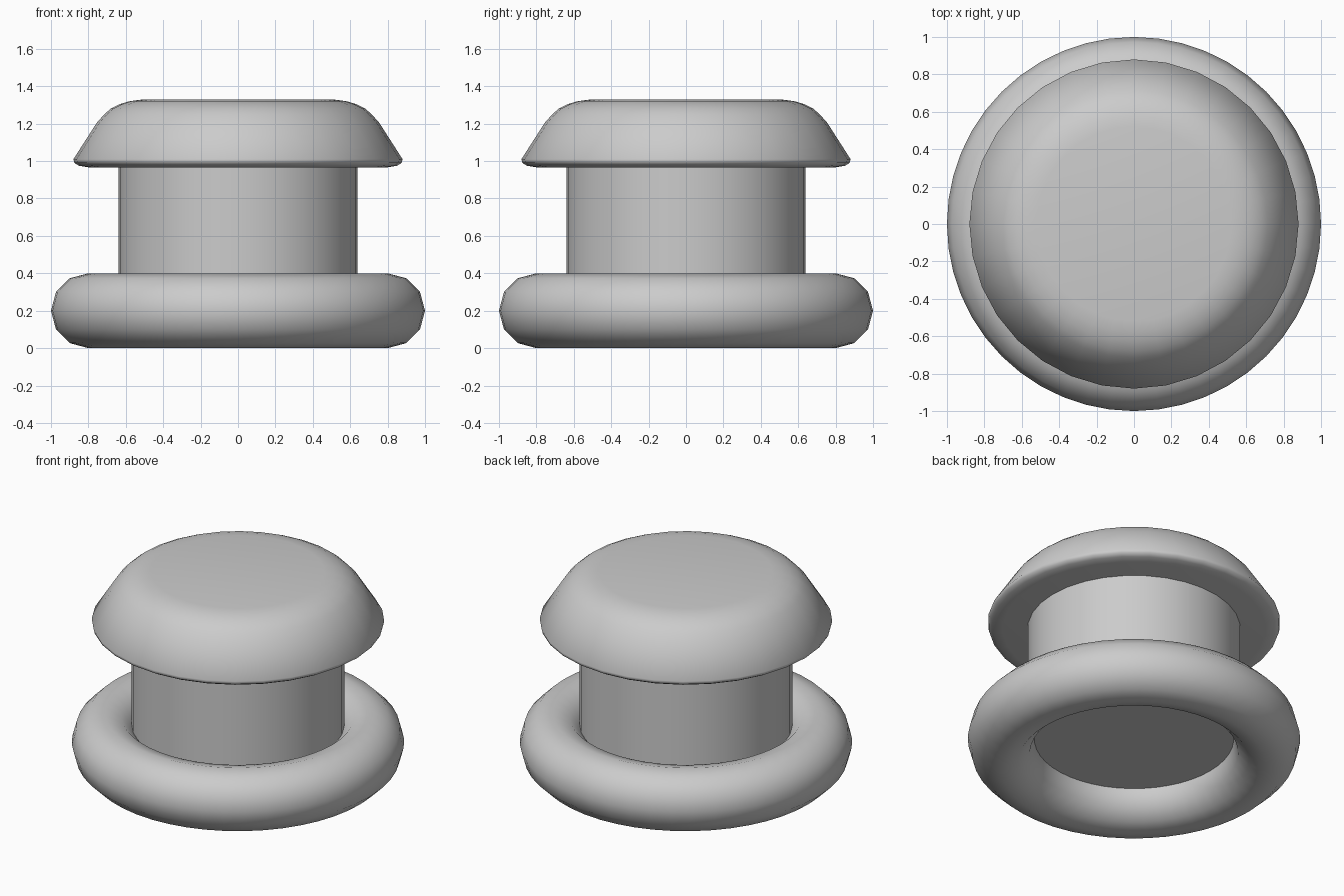
import bpy, bmesh, math

if "Cube" in bpy.data.objects:
    bpy.data.objects.remove(bpy.data.objects["Cube"])


def finish(obj, name, angle):
    obj.name = name
    bpy.ops.object.select_all(action='DESELECT')
    obj.select_set(True)
    bpy.context.view_layer.objects.active = obj
    bpy.ops.object.shade_smooth_by_angle(angle=math.radians(angle))


def lathe(name, profile, sides, angle):
    """Spin an (r, z) profile around z and close both ends."""
    bm = bmesh.new()
    rings = []
    for r, z in profile:
        rings.append([bm.verts.new((r * math.sin(2 * math.pi * i / sides),
                                    r * math.cos(2 * math.pi * i / sides), z))
                      for i in range(sides)])
    for a, b in zip(rings, rings[1:]):
        for i in range(sides):
            j = (i + 1) % sides
            bm.faces.new((a[i], a[j], b[j], b[i]))
    bm.faces.new(rings[0])
    bm.faces.new(rings[-1])
    bmesh.ops.recalc_face_normals(bm, faces=bm.faces)
    mesh = bpy.data.meshes.new(name)
    bm.to_mesh(mesh)
    bm.free()
    obj = bpy.data.objects.new(name, mesh)
    bpy.context.collection.objects.link(obj)
    finish(obj, name, angle)


# Ring base
bpy.ops.mesh.primitive_torus_add(major_radius=0.8, minor_radius=0.2,
                                 major_segments=48, minor_segments=12,
                                 location=(0, 0, 0.2))
finish(bpy.context.object, "base_ring", 60)

# Straight neck, its lower face closing the hole of the ring
lathe("neck", [(0.64, 0.2), (0.64, 1.0)], 32, 30)

# Flared cap with rounded top and rim
lathe("cap", [(0.79, 0.965), (0.85, 0.975), (0.875, 0.99), (0.88, 1.01),
              (0.755, 1.205), (0.715, 1.25), (0.68, 1.28), (0.63, 1.305),
              (0.58, 1.32), (0.52, 1.328)], 32, 60)
